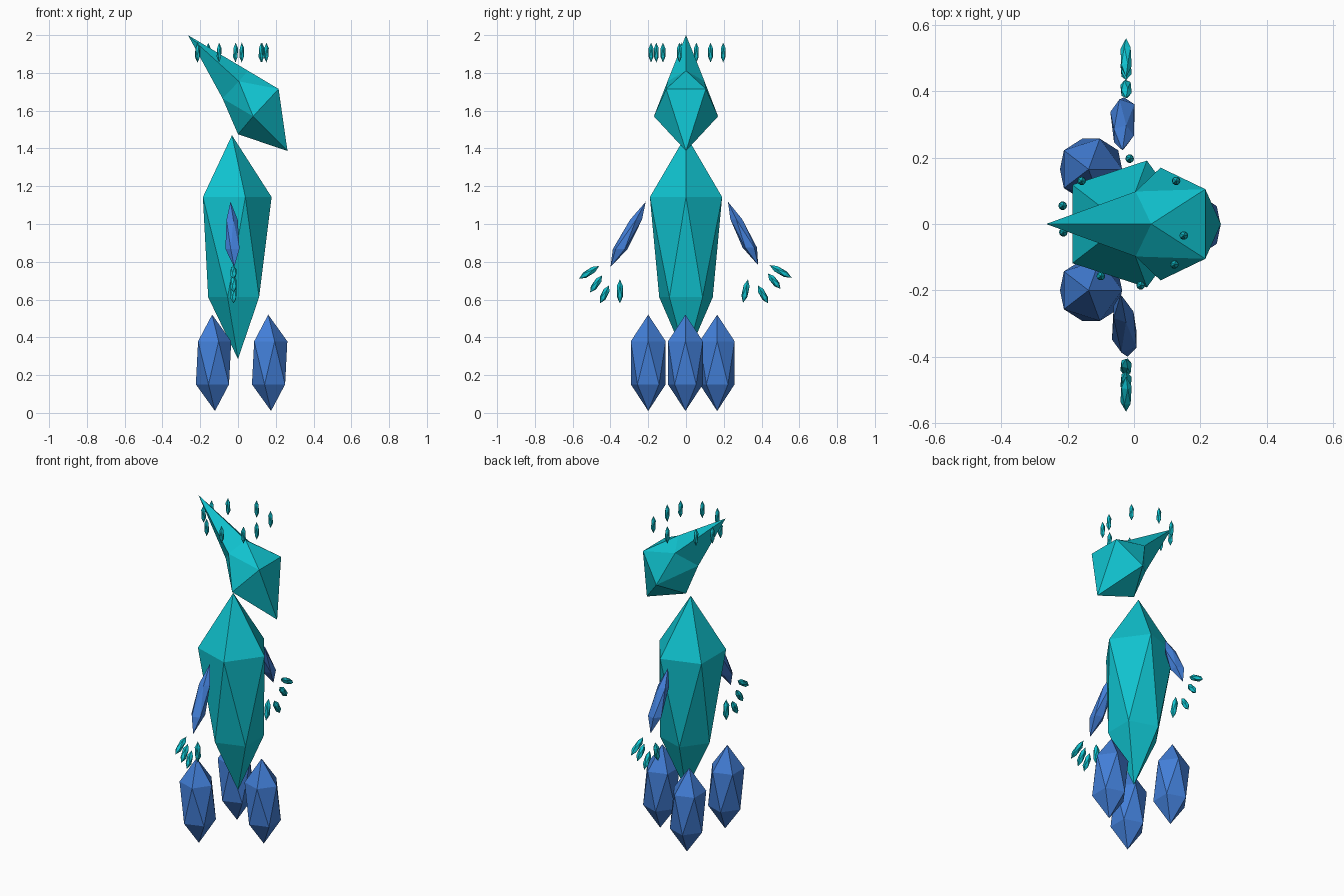
import bpy
import bmesh
from mathutils import Vector

cube = bpy.data.objects.get("Cube")
if cube:
    bpy.data.objects.remove(cube, do_unlink=True)


def material(name, rgb):
    m = bpy.data.materials.new(name)
    m.use_nodes = True
    colour = (*rgb, 1)
    m.diffuse_color = colour
    m.node_tree.nodes["Principled BSDF"].inputs["Base Color"].default_value = colour
    return m


teal = material("teal", (0.005, 0.54, 0.62))
blue = material("blue", (0.055, 0.21, 0.68))


def finish(bm, name, mat):
    bmesh.ops.recalc_face_normals(bm, faces=bm.faces[:])
    mesh = bpy.data.meshes.new(name)
    bm.to_mesh(mesh)
    bm.free()
    mesh.materials.append(mat)
    obj = bpy.data.objects.new(name, mesh)
    bpy.context.collection.objects.link(obj)
    return obj


def crystal(name, mat, top, bottom, upper_r, lower_r, tilted=False):
    """Twenty-sided crystal stretched between two tips."""
    top, bottom = Vector(top), Vector(bottom)
    axis = top - bottom
    turn = Vector((0, 0, 1)).rotation_difference(axis)
    bm = bmesh.new()
    bmesh.ops.create_icosphere(bm, subdivisions=1, radius=1)
    for v in bm.verts:
        flat = Vector((v.co.x, v.co.y, 0)) * ((upper_r if v.co.z > 0 else lower_r) / 0.894)
        if tilted:
            flat = turn @ flat
        v.co = bottom + axis * (1 + v.co.z) / 2 + flat
    return finish(bm, name, mat)


# Body
crystal("body", teal, (-0.032, 0, 1.47), (0, 0, 0.285), 0.201, 0.149)

# Three feet
for name, x, y in (("right_foot", -0.13, -0.2), ("left_foot", -0.13, 0.165),
                   ("front_foot", 0.167, -0.003)):
    crystal(name, blue, (x - 0.007, y, 0.52), (x + 0.008, y, 0.01), 0.097, 0.097)

# Arms
crystal("right_arm", blue, (-0.04, -0.213, 1.118), (-0.02, -0.4, 0.772), 0.033, 0.041)
crystal("left_arm", blue, (-0.035, 0.222, 1.118), (-0.03, 0.382, 0.782), 0.033, 0.04)

# Floating fingers: inner y, inner z, outer y, outer z
right_hand = ((-0.46, 0.778, -0.566, 0.71), (-0.444, 0.728, -0.508, 0.637),
              (-0.407, 0.675, -0.455, 0.58), (-0.35, 0.707, -0.35, 0.58))
left_hand = ((0.443, 0.782, 0.56, 0.715), (0.434, 0.738, 0.5, 0.657),
             (0.38, 0.675, 0.434, 0.58), (0.328, 0.707, 0.302, 0.583))
for side, hand in (("right", right_hand), ("left", left_hand)):
    for i, (y1, z1, y2, z2) in enumerate(hand):
        crystal(f"{side}_finger_{i + 1}", teal, (-0.024, y1, z1), (-0.024, y2, z2),
                0.017, 0.017, tilted=True)

# Head: one half of the faceted shard, reflected across y
points = {"tip": (-0.265, 0, 2), "crest": (0.052, 0, 1.812), "temple": (0.005, 0.098, 1.755),
          "brow": (0.215, 0.105, 1.715), "cheek": (0.08, 0.17, 1.57),
          "chin": (0.262, 0, 1.387), "throat": (0, 0, 1.475), "nape": (-0.082, 0, 1.665)}
facets = ("tip crest temple", "crest brow temple", "temple brow cheek", "tip temple nape",
          "temple cheek nape", "nape cheek throat", "throat cheek chin", "chin cheek brow")
bm = bmesh.new()
halves = []
for s in (-1, 1):
    verts = {k: bm.verts.new((x, s * y, z)) for k, (x, y, z) in points.items()}
    for f in facets:
        bm.faces.new([verts[k] for k in f.split()])
    halves.append(verts)
a, b = halves
for k in ("crest", "chin"):
    bm.faces.new((a["brow"], b["brow"], b[k]))
bmesh.ops.remove_doubles(bm, verts=bm.verts[:], dist=0.0001)
finish(bm, "head", teal)

# Crown of small floating shards
crown = ((-0.215, 0.055), (-0.158, 0.13), (-0.013, 0.197), (0.127, 0.13), (0.15, -0.035),
         (0.122, -0.122), (0.02, -0.185), (-0.1, -0.157), (-0.213, -0.025))
for i, (x, y) in enumerate(crown):
    crystal(f"crown_shard_{i + 1}", teal, (x, y, 1.96), (x, y, 1.855), 0.013, 0.013)
